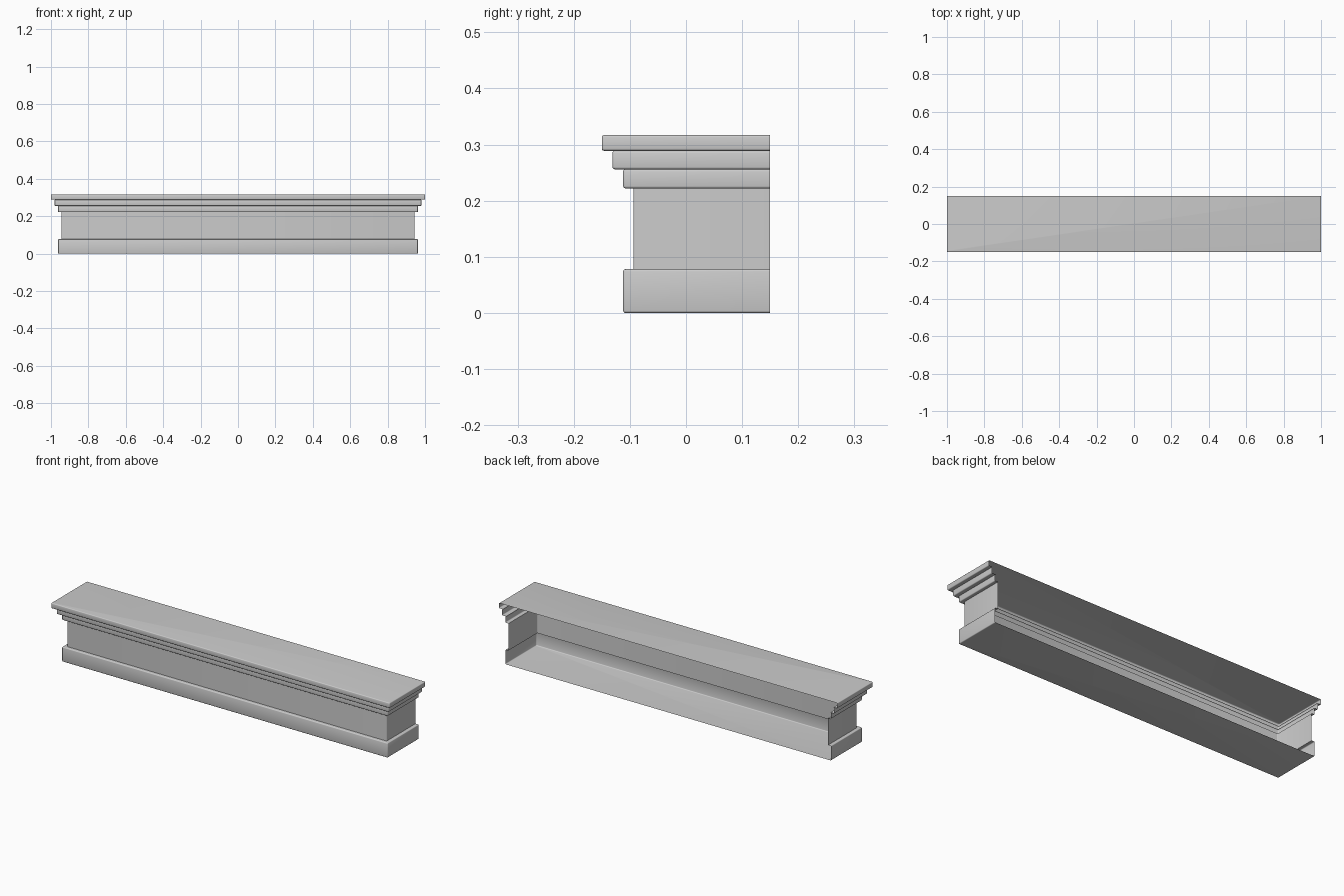
import bpy, bmesh, math

if "Cube" in bpy.data.objects:
    bpy.data.objects.remove(bpy.data.objects["Cube"])

R = 0.004      # edge rounding
SEG = 3        # facets per rounded edge
BACK = 0.15    # open wall side


def rounded(z0, z1, inset, depth0, depth1):
    """One moulding step as (inset, z): lower face, rounded front, upper face."""
    pts = [(depth0, z0)]
    for i in range(SEG + 1):
        a = math.pi / 2 * i / SEG
        pts.append((inset + R - R * math.sin(a), z0 + R - R * math.cos(a)))
    for i in range(SEG + 1):
        a = math.pi / 2 * i / SEG
        pts.append((inset + R - R * math.cos(a), z1 - R + R * math.sin(a)))
    pts.append((depth1, z1))
    return pts


def path(inset):
    """U-shaped plan line around left end, front and right end."""
    x, y = 1 - inset, -0.15 + inset
    right = []
    for i in range(SEG + 1):
        a = math.pi / 2 * i / SEG
        right.append((x - R + R * math.sin(a), y + R - R * math.cos(a)))
    right.append((x, BACK))
    return [(-px, py) for px, py in reversed(right)] + right


def sweep(name, profile, cap_bottom=False, cap_top=False):
    """Carry a profile round the U; optional flat lids close it."""
    bm = bmesh.new()
    rows = [[bm.verts.new((x, y, z)) for x, y in path(d)] for d, z in profile]
    for lo, hi in zip(rows, rows[1:]):
        for i in range(len(lo) - 1):
            bm.faces.new((lo[i], lo[i + 1], hi[i + 1], hi[i]))
    if cap_bottom:
        bm.faces.new(list(reversed(rows[0])))
    if cap_top:
        bm.faces.new(rows[-1])
    mesh = bpy.data.meshes.new(name)
    bm.to_mesh(mesh)
    bm.free()
    ob = bpy.data.objects.new(name, mesh)
    bpy.context.collection.objects.link(ob)
    bpy.ops.object.select_all(action='DESELECT')
    ob.select_set(True)
    bpy.context.view_layer.objects.active = ob
    bpy.ops.object.shade_smooth_by_angle(angle=math.radians(35))
    return ob


DIE = 0.056    # inset of the plain middle band

# Plinth with closed underside
sweep("base_plinth", rounded(0, 0.078, 0.038, 0.038 + R, DIE)[1:], cap_bottom=True)

# Plain middle band
sweep("middle_band", [(DIE, 0.078), (DIE, 0.222)])

# Three stepped mouldings, the last carrying the top shelf
sweep("lower_moulding", rounded(0.222, 0.256, 0.038, DIE, 0.038 + R))
sweep("middle_moulding", rounded(0.256, 0.289, 0.019, 0.038 + R, 0.019 + R))
sweep("top_shelf", rounded(0.289, 0.317, 0, 0.019 + R, R)[:-1], cap_top=True)
